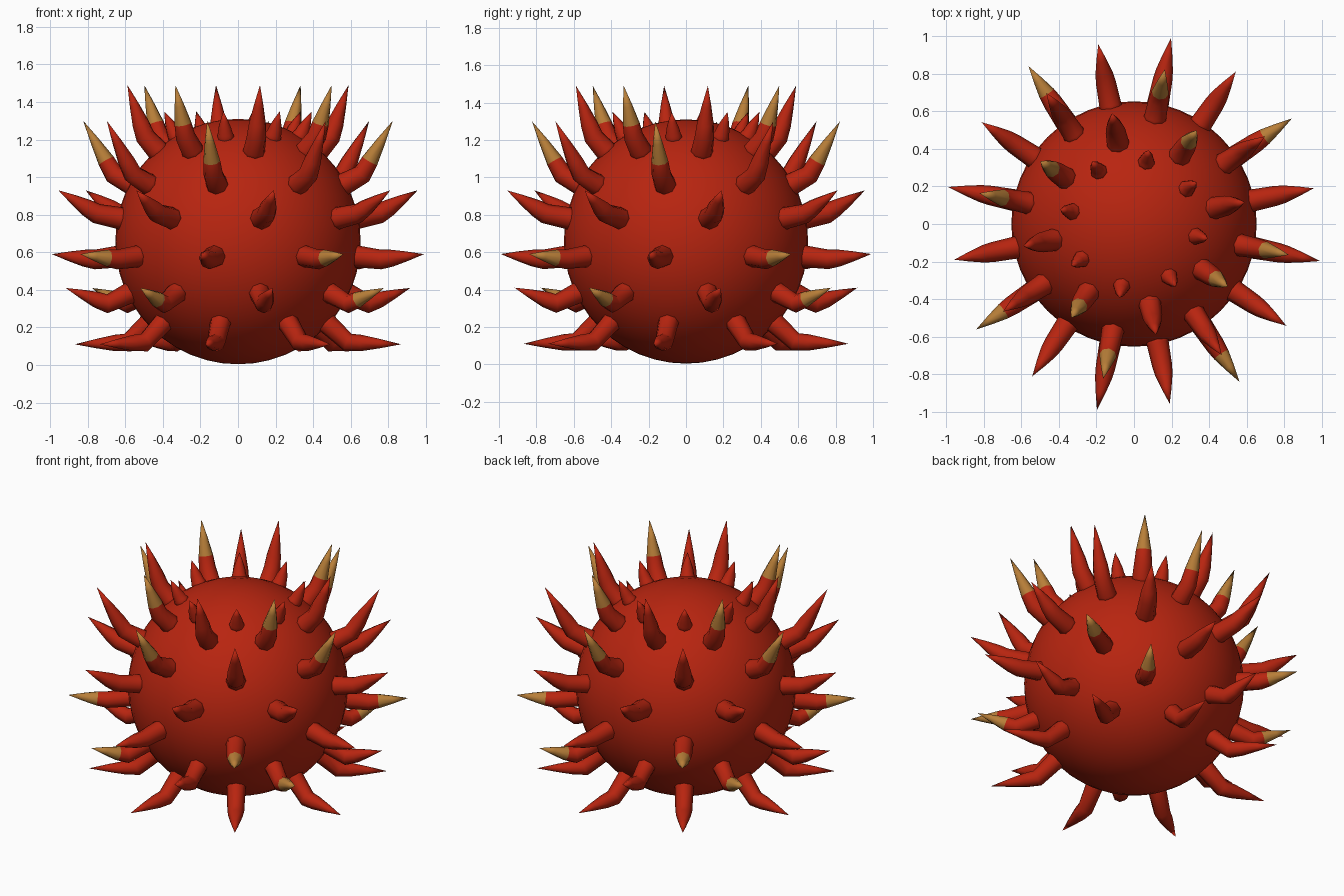
import bpy, bmesh, math
from mathutils import Vector

if "Cube" in bpy.data.objects:
    bpy.data.objects.remove(bpy.data.objects["Cube"])

R, CZ = 0.653, 0.657      # body radius and centre height
SIDES = 8


def material(name, rgb):
    m = bpy.data.materials.new(name)
    m.diffuse_color = (*rgb, 1)
    m.use_nodes = True
    m.node_tree.nodes["Principled BSDF"].inputs["Base Color"].default_value = m.diffuse_color
    return m


red = material("red skin", (0.48, 0.018, 0.005))
gold = material("golden tip", (0.48, 0.21, 0.04))


def finish(bm, name):
    bmesh.ops.recalc_face_normals(bm, faces=bm.faces)
    me = bpy.data.meshes.new(name)
    bm.to_mesh(me)
    bm.free()
    me.materials.append(red)
    me.materials.append(gold)
    ob = bpy.data.objects.new(name, me)
    bpy.context.collection.objects.link(ob)
    for p in me.polygons:
        p.use_smooth = True
    return ob


# round fruit body
bm = bmesh.new()
bmesh.ops.create_uvsphere(bm, u_segments=48, v_segments=24, radius=R)
bmesh.ops.translate(bm, verts=bm.verts, vec=(0, 0, CZ))
finish(bm, "body")


def add_spike(bm, ang, lat, straight, tip, width, golden):
    """Tapered spike: leaves the skin along its normal, then bends up to the tip (r, z)."""
    n = Vector((math.cos(lat), math.sin(lat)))
    skin = Vector((0, CZ)) + n * R
    bend = skin + n * straight
    end = Vector(tip)
    pts = [skin - n * 0.04, skin + n * 0.01, bend,
           bend.lerp(end, 0.25), bend.lerp(end, 0.6)]
    radii = [1.15, 1.05, 0.95, 0.82, 0.47]
    out = Vector((math.cos(ang), math.sin(ang), 0))
    side = Vector((-math.sin(ang), math.cos(ang), 0))
    up = Vector((0, 0, 1))
    rings = []
    for i, (p, k) in enumerate(zip(pts, radii)):
        a = pts[max(i - 1, 0)]
        b = pts[i + 1] if i + 1 < len(pts) else end
        d = ((b - p).normalized() + (p - a).normalized()).normalized()
        across = up * d.x - out * d.y
        c = out * p.x + up * p.y
        rings.append([bm.verts.new(c + (side * math.cos(t) + across * math.sin(t)) * k * width)
                      for t in (2 * math.pi * j / SIDES for j in range(SIDES))])
    apex = bm.verts.new(out * end.x + up * end.y)
    for j in range(SIDES):
        k = (j + 1) % SIDES
        for i in range(len(rings) - 1):
            f = bm.faces.new((rings[i][j], rings[i][k], rings[i + 1][k], rings[i + 1][j]))
            f.material_index = int(golden and i >= 3)
        f = bm.faces.new((rings[-1][j], rings[-1][k], apex))
        f.material_index = int(golden)
    bm.faces.new(rings[0])


# spike rings: latitude, straight length, tip (r, z), width, start angle, golden parity
ROWS = [
    ("bottom_spikes",      -42, 0.15, (0.885, 0.11), 0.053, -11.25, None),
    ("lower_spikes",       -25, 0.13, (0.935, 0.41), 0.053, 11.25, 1),
    ("low_middle_spikes",   -7, 0.13, (1.01, 0.59), 0.055, -11.25, 1),
    ("high_middle_spikes",  11, 0.13, (0.975, 0.93), 0.056, 11.25, None),
    ("upper_spikes",        28, 0.11, (0.84, 1.30), 0.056, -11.25, 0),
    ("crown_spikes",        48, 0.10, (0.60, 1.49), 0.056, 11.25, 1),
    ("top_thorns",          59, 0.02, (0.40, 1.35), 0.042, -11.25, None),
]
for name, lat, straight, tip, width, start, parity in ROWS:
    bm = bmesh.new()
    for i in range(8):
        add_spike(bm, math.radians(start + 45 * i), math.radians(lat),
                  straight, tip, width, parity == i % 2)
    finish(bm, name)
